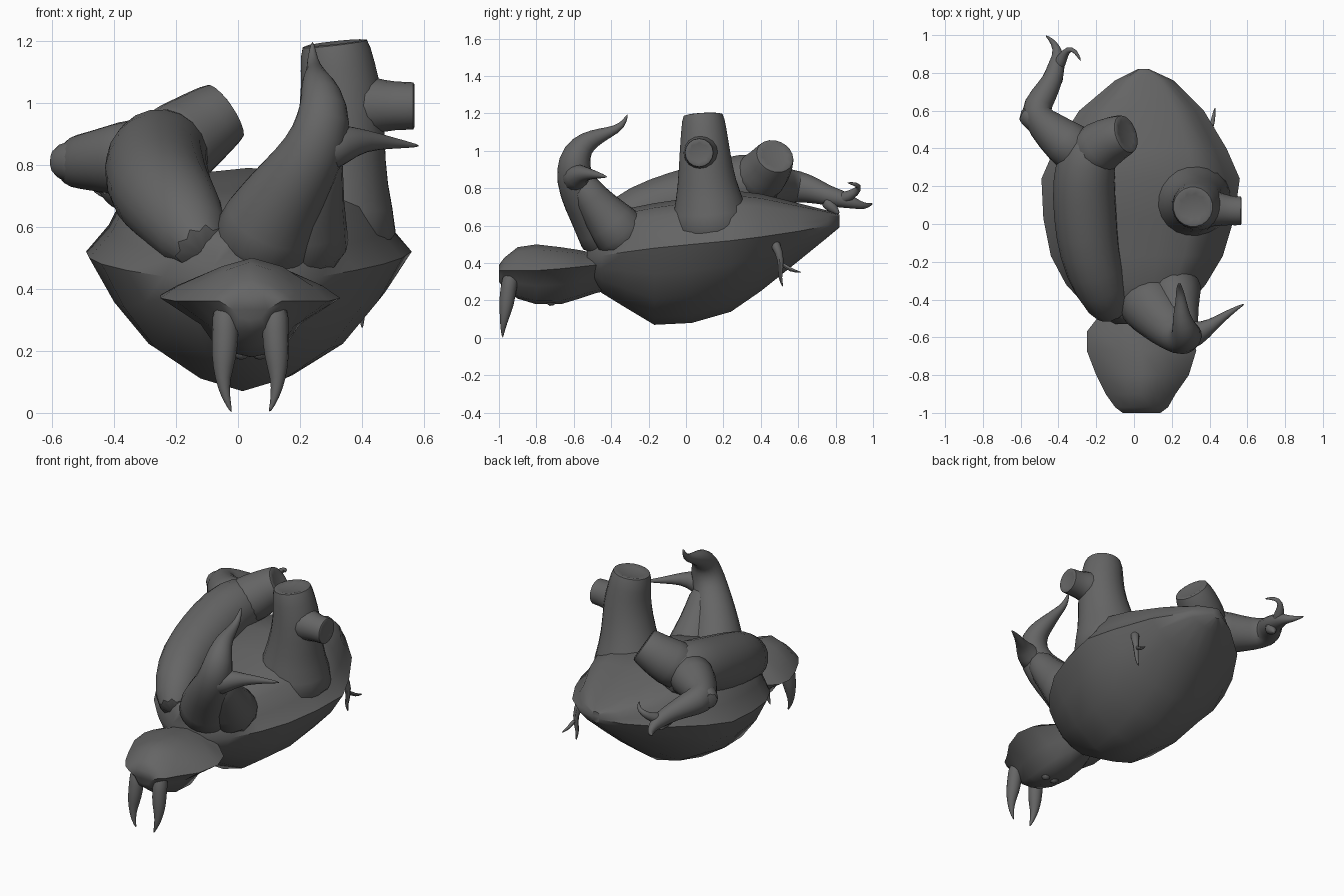
import bpy, bmesh, math
from mathutils import Vector

cube = bpy.data.objects.get("Cube")
if cube:
    bpy.data.objects.remove(cube)

hide = bpy.data.materials.new("dark grey hide")
hide.use_nodes = True
GREY = (0.13, 0.13, 0.13, 1)
hide.diffuse_color = GREY
hide.node_tree.nodes["Principled BSDF"].inputs["Base Color"].default_value = GREY


def skin(name, rings, angle=50, subdivide=0, dimple=0.0):
    """Join closed rings of points into one capped, smooth surface."""
    bm = bmesh.new()
    loops = [[bm.verts.new(p) for p in ring] for ring in rings]
    n = len(loops[0])
    for a, b in zip(loops, loops[1:]):
        for i in range(n):
            j = (i + 1) % n
            bm.faces.new((a[i], a[j], b[j], b[i]))
    bm.faces.new(loops[0])
    end = bm.faces.new(loops[-1])
    if dimple:
        bm.normal_update()
        normal = end.normal.copy()
        bmesh.ops.inset_region(bm, faces=[end], thickness=dimple)
        bmesh.ops.translate(bm, verts=end.verts, vec=-normal * dimple)
    bmesh.ops.recalc_face_normals(bm, faces=bm.faces)
    mesh = bpy.data.meshes.new(name)
    bm.to_mesh(mesh)
    bm.free()
    mesh.materials.append(hide)
    obj = bpy.data.objects.new(name, mesh)
    bpy.context.collection.objects.link(obj)
    if subdivide:
        mod = obj.modifiers.new("rounding", "SUBSURF")
        mod.levels = mod.render_levels = subdivide
    bpy.ops.object.select_all(action="DESELECT")
    obj.select_set(True)
    bpy.context.view_layer.objects.active = obj
    bpy.ops.object.shade_smooth_by_angle(angle=math.radians(angle))
    return obj


def hull(name, profile, stations, angle=50):
    """Loft a half profile along y; stations hold y, left x, right x, bottom, rim, top."""
    outline = profile + [(-u, v) for u, v in profile[-2:0:-1]]
    rings = []
    for y, x0, x1, low, rim, top in stations:
        mid, half = (x0 + x1) / 2, (x1 - x0) / 2
        rings.append([(mid + u * half, y, rim + v * ((top - rim) if v > 0 else (rim - low)))
                      for u, v in outline])
    return skin(name, rings, angle)


def limb(name, path, sides=10, dimple=0.0):
    """Sweep a round section along a path of x, y, z, radius."""
    pts = [Vector(p[:3]) for p in path]
    rings, across = [], None
    for i, p in enumerate(pts):
        t = (pts[min(i + 1, len(pts) - 1)] - pts[max(i - 1, 0)]).normalized()
        across = t.orthogonal() if across is None else across - t * across.dot(t)
        across.normalize()
        other = t.cross(across)
        r = path[i][3]
        rings.append([p + r * (math.cos(a) * across + math.sin(a) * other)
                      for a in (2 * math.pi * k / sides for k in range(sides))])
    return skin(name, rings, 60, 1, dimple)


# Shell-like torso: rounded belly, sharp rim, sloped back
hull("torso", [(0, -1), (.3, -.9), (.62, -.66), (.84, -.34), (1, 0),
               (.86, .32), (.76, .7), (.55, .9), (.25, .95), (0, 1)],
     [(-.53, -.1, .15, .32, .43, .55), (-.45, -.24, .27, .24, .44, .63),
      (-.32, -.36, .38, .16, .46, .69), (-.17, -.44, .47, .07, .48, .72),
      (.03, -.48, .53, .08, .5, .75), (.24, -.49, .56, .14, .52, .79),
      (.4, -.42, .49, .25, .54, .77), (.6, -.29, .37, .41, .57, .72),
      (.76, -.1, .21, .54, .6, .68), (.82, .02, .08, .59, .62, .66)], 40)

# Flat hooded head with a narrower jaw
hull("head", [(0, -1), (.35, -.9), (.55, -.45), (1, 0), (.8, .35), (.4, .8), (0, 1)],
     [(-1, -.06, .14, .3, .36, .39), (-.97, -.1, .18, .26, .36, .43),
      (-.9, -.15, .22, .21, .36, .485), (-.8, -.2, .29, .18, .36, .5),
      (-.67, -.25, .33, .18, .37, .485), (-.57, -.25, .3, .21, .38, .47),
      (-.48, -.18, .2, .24, .39, .45), (-.38, -.12, .16, .26, .4, .45)])

# Paired tusks and chin bumps, mirrored about the middle of the head
for side, s in (("right", -1), ("left", 1)):
    cx = .04
    limb(side + "_tusk", [(cx + s * .08, -.93, .36, .05), (cx + s * .08, -.95, .26, .047),
                          (cx + s * .085, -.96, .18, .045), (cx + s * .09, -.97, .11, .027),
                          (cx + s * .08, -.98, .05, .015), (cx + s * .06, -.98, 0, .003)], 8)
    limb(side + "_chin_bump", [(cx + s * .03, -.71, .26, .05), (cx + s * .03, -.72, .2, .04),
                               (cx + s * .03, -.73, .17, .015)], 8)

# Upright stump on the left with a side branch
limb("left_stump", [(.29, .14, .5, .27), (.3, .13, .68, .21), (.32, .11, .83, .165),
                    (.34, .1, 1, .145), (.32, .095, 1.12, .13), (.31, .09, 1.21, .115)], 10, .03)
limb("left_stump_branch", [(.34, .09, .99, .13), (.44, .08, .99, .1), (.51, .07, .99, .083),
                           (.58, .07, .99, .088)], 8, .02)

# Long shoulder ridge on the right, rising to a cut stump
limb("right_shoulder", [(-.1, -.5, .5, .1), (-.18, -.34, .63, .15), (-.24, -.15, .7, .17),
                        (-.26, .05, .75, .18), (-.27, .25, .81, .175),
                        (-.24, .38, .84, .165), (-.2, .5, .82, .12)])
limb("right_stump", [(-.26, .34, .82, .16), (-.17, .42, .88, .145), (-.09, .46, .94, .125),
                     (-.03, .48, .98, .11)], 10, .02)

# Right arm ending in two claws
limb("right_arm", [(-.26, .36, .82, .16), (-.38, .44, .82, .125), (-.48, .53, .81, .1),
                   (-.53, .6, .81, .09), (-.48, .68, .79, .075), (-.43, .76, .76, .055),
                   (-.41, .84, .74, .05), (-.4, .9, .72, .03), (-.42, .96, .7, .018),
                   (-.47, 1, .72, .004)])
limb("right_arm_elbow", [(-.46, .52, .81, .1), (-.54, .57, .81, .075), (-.6, .6, .81, .055)], 8)
limb("right_arm_side_claw", [(-.41, .82, .74, .045), (-.38, .88, .76, .03), (-.35, .93, .8, .018),
                             (-.31, .92, .82, .014), (-.28, .86, .83, .004)], 8)
limb("right_arm_spur", [(-.42, .74, .74, .05), (-.4, .79, .69, .03), (-.39, .82, .66, .006)], 8)

# Raised front arm with two curved claws
limb("front_arm", [(.06, -.38, .5, .2), (.1, -.45, .62, .16), (.18, -.54, .74, .13),
                   (.25, -.6, .85, .105), (.28, -.6, .95, .095), (.27, -.56, 1.03, .07),
                   (.25, -.49, 1.07, .05), (.25, -.41, 1.1, .03), (.24, -.34, 1.13, .02),
                   (.24, -.31, 1.2, .004)])
limb("front_arm_side_claw", [(.25, -.6, .84, .1), (.34, -.58, .87, .07), (.41, -.54, .88, .038),
                             (.5, -.47, .87, .02), (.59, -.42, .86, .004)], 8)
limb("front_arm_root", [(.2, -.3, .5, .2), (.22, -.4, .62, .14), (.25, -.52, .76, .1),
                        (.27, -.57, .86, .08)], 8)

# Small forked tail twig
limb("twig", [(.38, .46, .53, .04), (.41, .5, .46, .025), (.41, .51, .38, .018),
              (.4, .5, .32, .012), (.4, .52, .27, .004)], 6)
limb("twig_fork", [(.41, .51, .4, .016), (.42, .56, .36, .013), (.43, .62, .35, .004)], 6)
